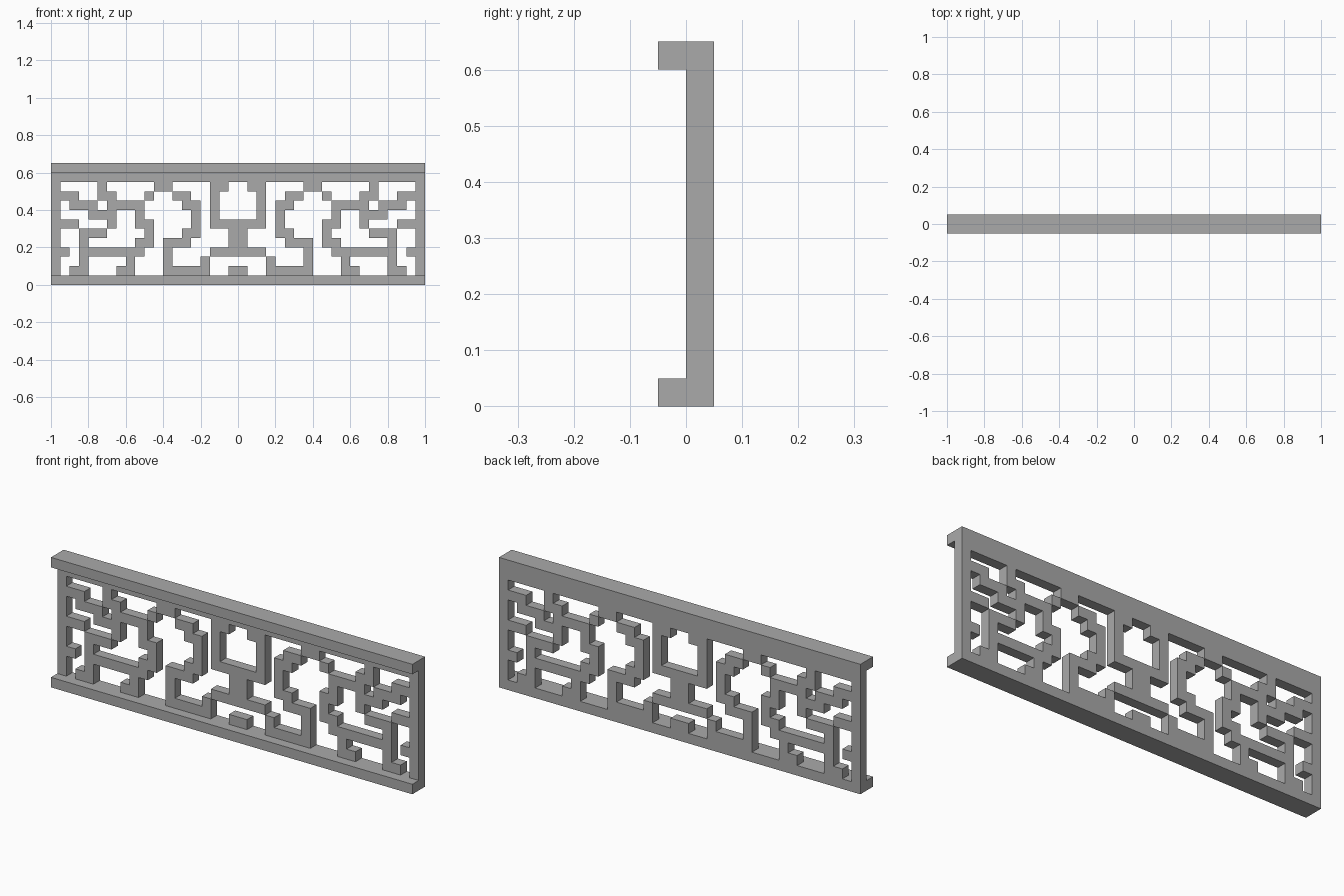
import bpy, bmesh

if "Cube" in bpy.data.objects:
    bpy.data.objects.remove(bpy.data.objects["Cube"])

grey = bpy.data.materials.new("plain grey")
grey.use_nodes = True
colour = (0.4, 0.4, 0.4, 1)
grey.diffuse_color = colour
grey.node_tree.nodes["Principled BSDF"].inputs["Base Color"].default_value = colour

CELL = 0.05
# Left half of the lattice, top row first; it is mirrored for the right half
HALF = [
    "####################",
    "####################",
    "#....#.....##....##.",
    "###..##...#..##..#..",
    "#.###.####....##.#..",
    "#...###..#.....#.#..",
    "###...#..##....#.###",
    "#..###....#...##...#",
    "#..#.....##.###....#",
    "##.#######..#....###",
    "#..#....#...#...#...",
    "#.##...##...#####..#",
    "####################",
]
ROWS = [row + row[::-1] for row in reversed(HALF)]


def finish(bm, name):
    bmesh.ops.remove_doubles(bm, verts=bm.verts, dist=0.001)
    bmesh.ops.dissolve_limit(bm, angle_limit=0.01, verts=bm.verts, edges=bm.edges)
    bmesh.ops.recalc_face_normals(bm, faces=bm.faces)
    mesh = bpy.data.meshes.new(name)
    bm.to_mesh(mesh)
    bm.free()
    mesh.materials.append(grey)
    obj = bpy.data.objects.new(name, mesh)
    bpy.context.collection.objects.link(obj)


def solid(i, j):
    return 0 <= j < len(ROWS) and 0 <= i < len(ROWS[j]) and ROWS[j][i] == "#"


# Pierced panel: front and back skins, with walls only where a cell is open
bm = bmesh.new()
for j, row in enumerate(ROWS):
    for i in range(len(row)):
        if not solid(i, j):
            continue
        x0, z0 = -1 + i * CELL, j * CELL
        x1, z1 = x0 + CELL, z0 + CELL
        ring = [(x0, z0), (x1, z0), (x1, z1), (x0, z1)]
        bm.faces.new([bm.verts.new((x, 0, z)) for x, z in ring])
        bm.faces.new([bm.verts.new((x, CELL, z)) for x, z in reversed(ring)])
        for k, (di, dj) in enumerate([(0, -1), (1, 0), (0, 1), (-1, 0)]):
            if not solid(i + di, j + dj):
                (ax, az), (bx, bz) = ring[k], ring[(k + 1) % 4]
                bm.faces.new([bm.verts.new(c) for c in
                              [(bx, 0, bz), (ax, 0, az), (ax, CELL, az), (bx, CELL, bz)]])
finish(bm, "lattice_panel")

# Rails along the front of the panel
for name, j in [("bottom_rail", 0), ("top_rail", len(ROWS) - 1)]:
    bm = bmesh.new()
    bmesh.ops.create_cube(bm, size=1)
    for v in bm.verts:
        v.co = (v.co.x * 2, (v.co.y - 0.5) * CELL, (v.co.z + 0.5 + j) * CELL)
    finish(bm, name)
